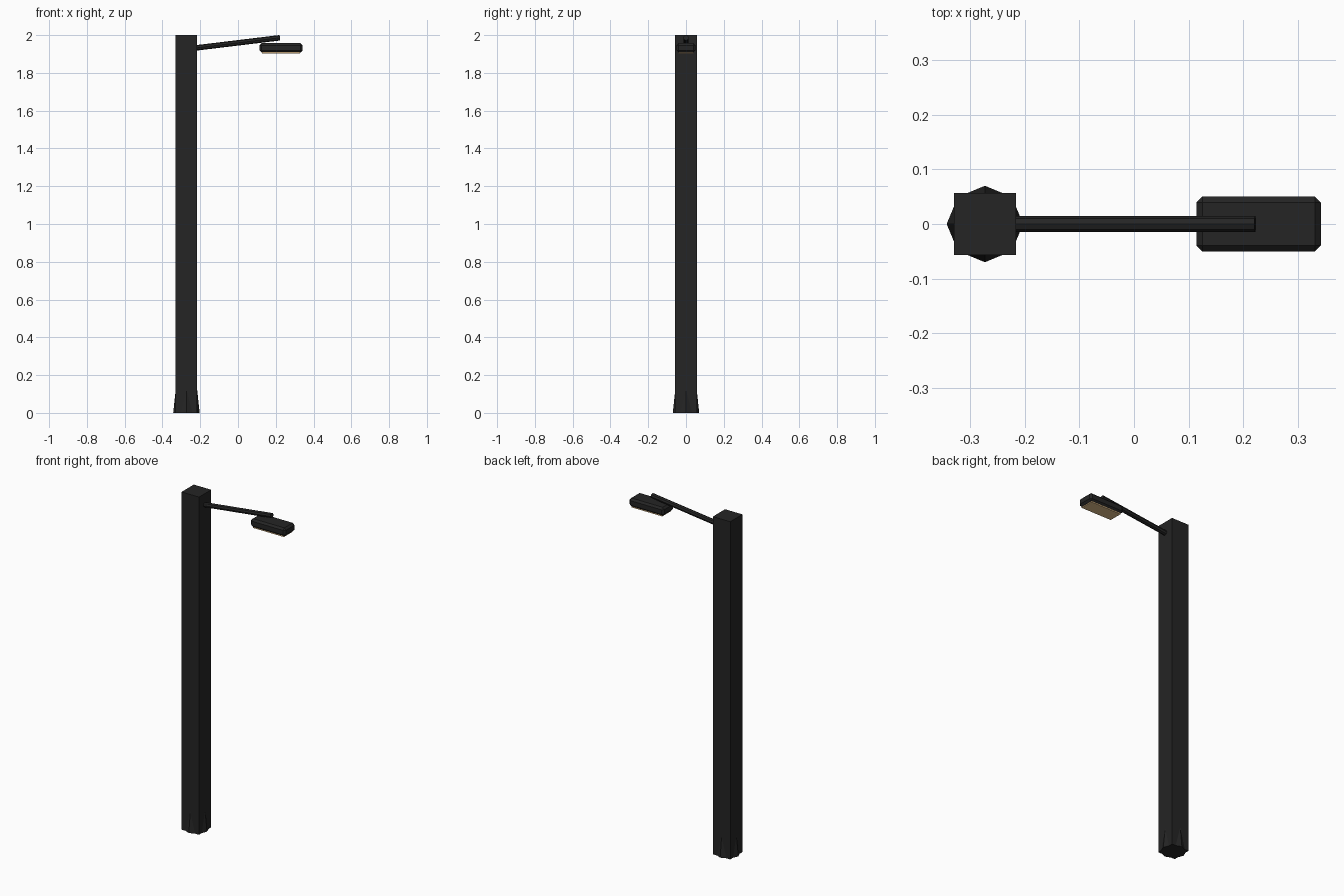
import bpy
import math
from mathutils import Vector

if "Cube" in bpy.data.objects:
    bpy.data.objects.remove(bpy.data.objects["Cube"])


def material(name, rgb):
    m = bpy.data.materials.new(name)
    m.diffuse_color = (*rgb, 1)
    m.use_nodes = True
    m.node_tree.nodes["Principled BSDF"].inputs["Base Color"].default_value = m.diffuse_color
    return m


BLACK = material("black metal", (0.018, 0.018, 0.018))
GLOW = material("warm light", (1.0, 0.68, 0.34))


def finish(name, mat):
    o = bpy.context.object
    o.name = name
    o.data.materials.append(mat)
    return o


def box(name, lo, hi, mat, bevel=0):
    lo, hi = Vector(lo), Vector(hi)
    bpy.ops.mesh.primitive_cube_add(size=1, location=(lo + hi) / 2)
    o = finish(name, mat)
    for v in o.data.vertices:
        v.co = Vector(a * b for a, b in zip(v.co, hi - lo))
    if bevel:
        b = o.modifiers.new("bevel", 'BEVEL')
        b.width, b.segments = bevel, 1
    return o


PX = -0.273  # pole centre

# square pole with flared octagonal foot
box("pole", (PX - 0.057, -0.057, 0), (PX + 0.057, 0.057, 2.0), BLACK)
bpy.ops.mesh.primitive_cone_add(vertices=8, radius1=0.07, radius2=0.055, depth=0.14,
                                location=(PX, 0, 0.07))
finish("pole_foot", BLACK)

# sloping arm
a, b = Vector((PX + 0.04, 0, 1.931)), Vector((0.222, 0, 1.986))
bpy.ops.mesh.primitive_cylinder_add(vertices=8, radius=0.0145, depth=(b - a).length,
                                    location=(a + b) / 2)
arm = finish("arm", BLACK)
arm.rotation_euler = (b - a).to_track_quat('Z', 'Y').to_euler()

# lamp head and its glowing underside
box("lamp_head", (0.114, -0.05, 1.908), (0.342, 0.05, 1.957), BLACK, 0.011)
box("light_panel", (0.127, -0.041, 1.903), (0.329, 0.041, 1.911), GLOW)
